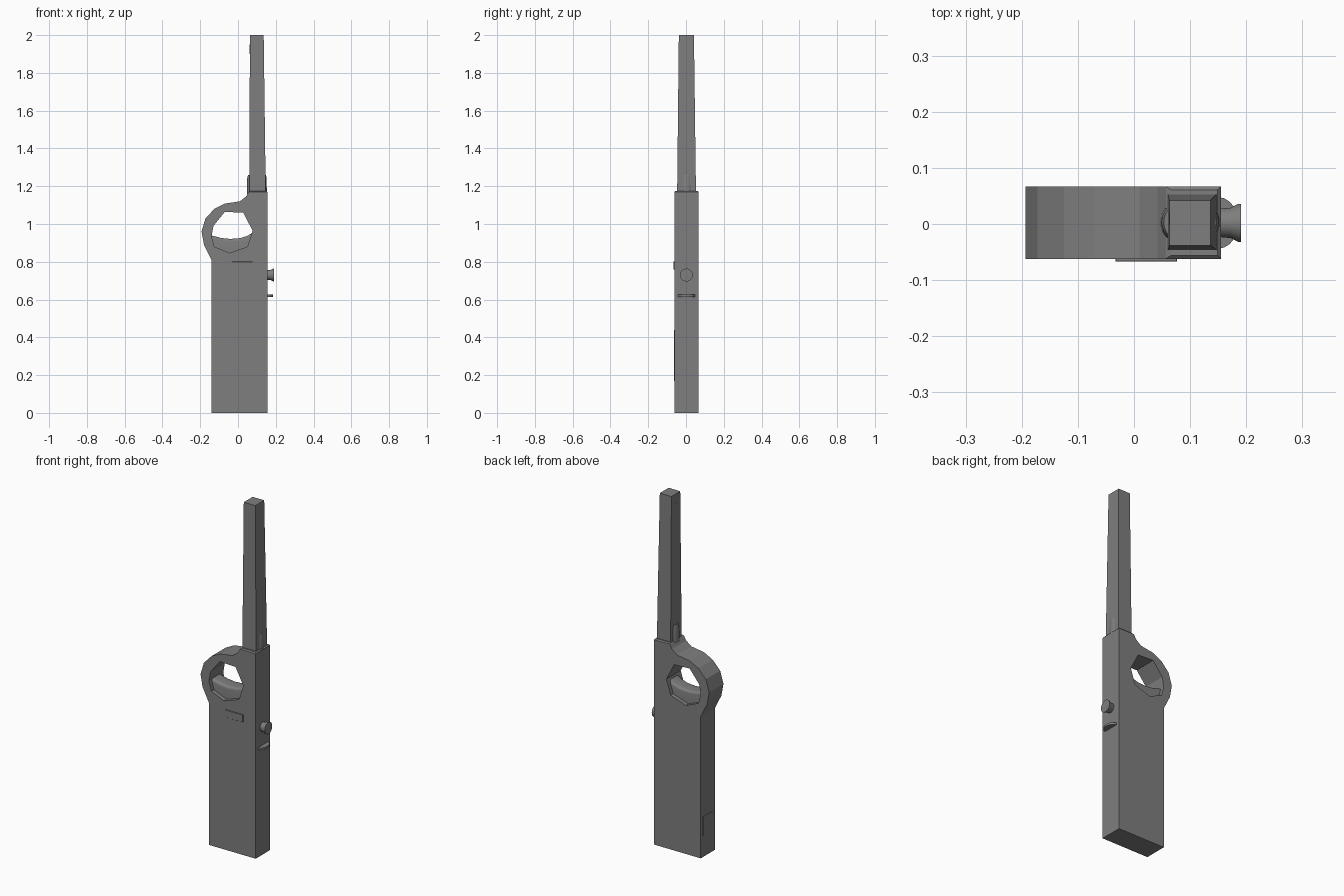
import bpy, bmesh, math
from mathutils import Vector

if "Cube" in bpy.data.objects:
    bpy.data.objects.remove(bpy.data.objects["Cube"])

# Dark grey plastic for every part
plastic = bpy.data.materials.new("dark_grey_plastic")
plastic.diffuse_color = (0.21, 0.21, 0.21, 1)
plastic.use_nodes = True
plastic.node_tree.nodes["Principled BSDF"].inputs["Base Color"].default_value = plastic.diffuse_color


def finish(name, bm, smooth=False):
    bmesh.ops.recalc_face_normals(bm, faces=bm.faces)
    me = bpy.data.meshes.new(name)
    bm.to_mesh(me)
    bm.free()
    me.materials.append(plastic)
    ob = bpy.data.objects.new(name, me)
    bpy.context.collection.objects.link(ob)
    if smooth:
        bpy.ops.object.select_all(action="DESELECT")
        bpy.context.view_layer.objects.active = ob
        ob.select_set(True)
        bpy.ops.object.shade_smooth_by_angle(angle=math.radians(30))
    return ob


def loft(bm, loops):
    """Join equal-length loops of points with quads and cap both ends."""
    rings = [[bm.verts.new(p) for p in loop] for loop in loops]
    n = len(rings[0])
    for a, b in zip(rings, rings[1:]):
        for i in range(n):
            j = (i + 1) % n
            bm.faces.new((a[i], a[j], b[j], b[i]))
    bm.faces.new(rings[0])
    bm.faces.new(rings[-1])


def prism(name, pts, depth, bevel=0, pick=lambda e: True, segments=1):
    """Extrude an outline along a vector, bevelling the picked edges."""
    bm = bmesh.new()
    loft(bm, [pts, [Vector(p) + Vector(depth) for p in pts]])
    bmesh.ops.recalc_face_normals(bm, faces=bm.faces)
    if bevel:
        bmesh.ops.bevel(bm, geom=[e for e in bm.edges if pick(e)], offset=bevel,
                        segments=segments, affect="EDGES", profile=0.5)
    return finish(name, bm, segments > 1)


def box(name, lo, hi, bevel=0):
    (x0, y0, z0), (x1, y1, z1) = lo, hi
    pts = [(x0, y0, z0), (x1, y0, z0), (x1, y0, z1), (x0, y0, z1)]
    return prism(name, pts, (0, y1 - y0, 0), bevel)


def turned(name, centre, rings, along_x=False, squash=1, segs=32):
    """Round part from (distance, radius) rings along x or z."""
    loops = []
    for d, r in rings:
        angles = [2 * math.pi * i / segs for i in range(segs)]
        uv = [(r * math.cos(a), squash * r * math.sin(a)) for a in angles]
        loops.append([Vector(centre) + Vector((d, u, v) if along_x else (u, v, d))
                      for u, v in uv])
    bm = bmesh.new()
    loft(bm, loops)
    return finish(name, bm, True)


Y0, Y1 = -0.062, 0.067

# Handle with finger loop outline
outline = [(-0.14, 0), (0.155, 0), (0.155, 1.175), (0.06, 1.175), (0.042, 1.145),
           (0.01, 1.12), (-0.07, 1.108), (-0.125, 1.08), (-0.172, 1.03),
           (-0.193, 0.96), (-0.18, 0.89), (-0.14, 0.81)]
body = prism("handle", [(x, Y0, z) for x, z in outline], (0, Y1 - Y0, 0), 0.006,
             lambda e: all(v.co.z > 1.16 for v in e.verts))

# Octagonal finger hole
hole = [(-0.14, 0.935), (-0.13, 0.99), (-0.07, 1.064), (0.028, 1.06),
        (0.077, 0.965), (0.05, 0.88), (-0.045, 0.847), (-0.125, 0.88)]
cutter = prism("finger_hole_cutter", [(x, -0.2, z) for x, z in hole], (0, 0.4, 0))
cutter.hide_render = True
cutter.hide_viewport = True
cut = body.modifiers.new("finger_hole", "BOOLEAN")
cut.operation = "DIFFERENCE"
cut.solver = "EXACT"
cut.object = cutter

# Rounded trigger resting in the lower part of the hole
trigger = [(-0.15, 0.84), (0.07, 0.84), (0.078, 0.955), (0.05, 0.937), (0.01, 0.925),
           (-0.04, 0.921), (-0.09, 0.926), (-0.15, 0.942)]
prism("trigger", [(x, -0.038, z) for x, z in trigger], (0, 0.082, 0), 0.014,
      lambda e: all(v.co.z > 0.9 for v in e.verts)
      and abs(e.verts[0].co.y - e.verts[1].co.y) < 0.001, segments=4)

# Tapered square nozzle
bm = bmesh.new()
loft(bm, [[(a, c, z), (b, c, z), (b, d, z), (a, d, z)] for a, b, c, d, z in
          ((0.060, 0.147, -0.047, 0.053, 1.15), (0.063, 0.136, -0.038, 0.042, 2.0))])
finish("nozzle", bm)

# Oval collar showing as tabs on two sides of the nozzle
turned("nozzle_collar", (0.1, 0.003, 0), [(1.16, 0.053), (1.245, 0.051), (1.26, 0.047)],
       squash=0.85)

# Vent near the nozzle tip
box("nozzle_vent", (0.062, 0.0, 1.90), (0.066, 0.022, 1.95))

# Flared gas knob
turned("gas_knob", (0.15, 0.002, 0.73),
       [(0, 0.025), (0.022, 0.027), (0.036, 0.034), (0.041, 0.034)], along_x=True)

# Crescent ledge under the knob
arc = [(0.15 + 0.036 * math.sin(math.pi * i / 10), 0.002 - 0.046 * math.cos(math.pi * i / 10))
       for i in range(11)]
prism("ledge", [(x, y, 0.614) for x, y in arc], (0, 0, 0.012))

# Front slide button
box("button", (-0.033, -0.067, 0.759), (0.077, -0.05, 0.801), 0.001)

# Thin fuel window and back plate
box("fuel_window", (0.02, -0.0625, 0.17), (0.048, -0.05, 0.44))
box("back_plate", (-0.1415, -0.04, 0.12), (-0.13, 0.045, 0.23))
